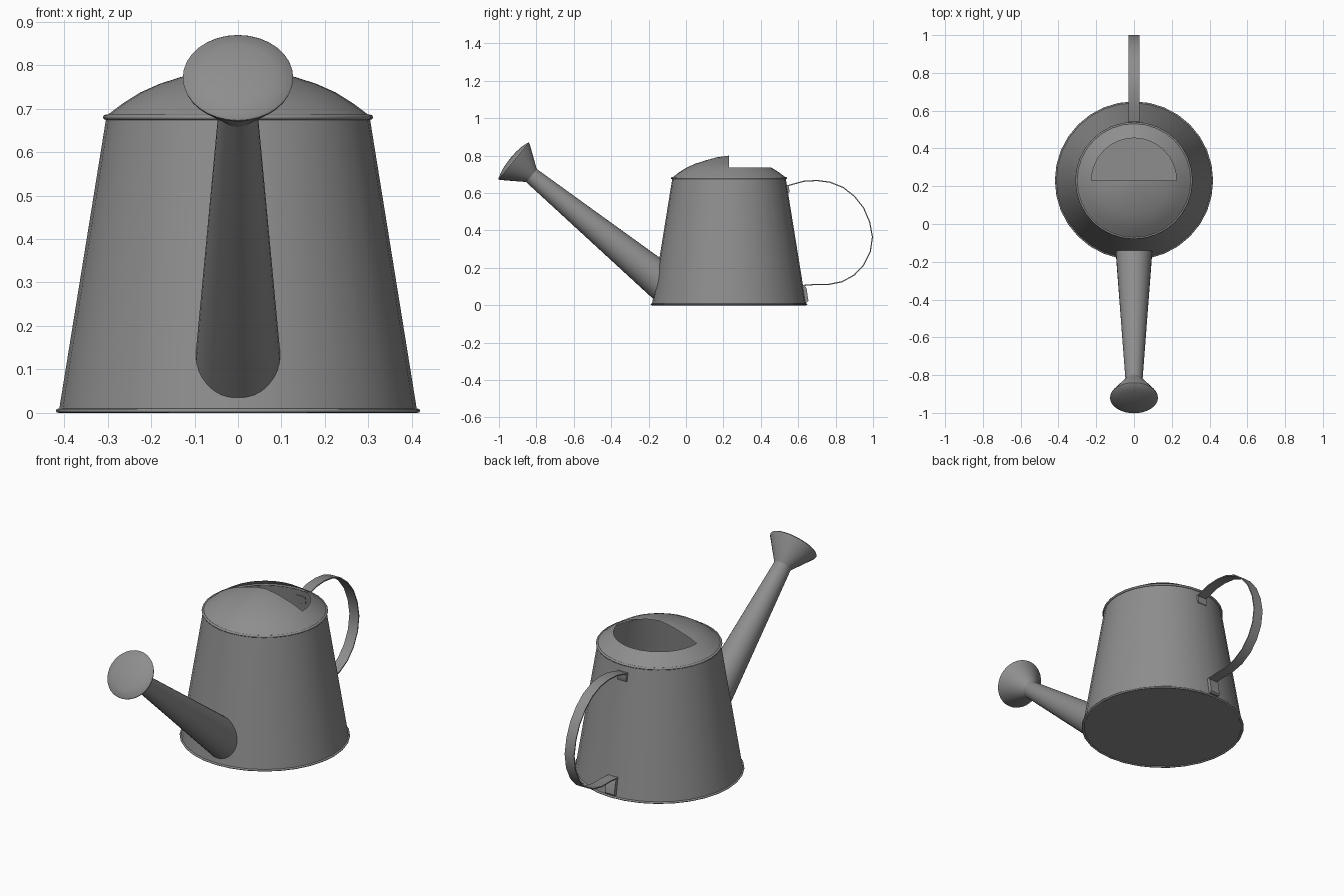
import bpy, bmesh, math
from mathutils import Vector, Matrix

cube = bpy.data.objects.get("Cube")
if cube:
    bpy.data.objects.remove(cube, do_unlink=True)

SIDES = 32
CENTRE = Vector((0, 0.23, 0))
BASE_R, TOP_R, TOP_Z = 0.412, 0.303, 0.68

metal = bpy.data.materials.new("grey metal")
metal.use_nodes = True
GREY = (0.27, 0.27, 0.27, 1)
metal.diffuse_color = GREY
metal.node_tree.nodes["Principled BSDF"].inputs["Base Color"].default_value = GREY


def finish(name, bm, angle=35):
    bmesh.ops.recalc_face_normals(bm, faces=bm.faces)
    mesh = bpy.data.meshes.new(name)
    bm.to_mesh(mesh)
    bm.free()
    mesh.materials.append(metal)
    obj = bpy.data.objects.new(name, mesh)
    bpy.context.collection.objects.link(obj)
    bpy.ops.object.select_all(action="DESELECT")
    obj.select_set(True)
    bpy.context.view_layer.objects.active = obj
    bpy.ops.object.shade_smooth_by_angle(angle=math.radians(angle))
    return obj


def lathe(profile, matrix, closed=False):
    """Spin (radius, height) points around the local z axis."""
    bm = bmesh.new()
    rings = []
    for r, z in profile:
        if r == 0:
            rings.append([bm.verts.new(matrix @ Vector((0, 0, z)))] * SIDES)
            continue
        ring = []
        for i in range(SIDES):
            a = math.tau * i / SIDES
            ring.append(bm.verts.new(matrix @ Vector((r * math.cos(a), r * math.sin(a), z))))
        rings.append(ring)
    pairs = list(zip(rings, rings[1:]))
    if closed:
        pairs.append((rings[-1], rings[0]))
    for low, high in pairs:
        for i in range(SIDES):
            j = (i + 1) % SIDES
            corners = dict.fromkeys((low[i], low[j], high[j], high[i]))
            bm.faces.new(list(corners))
    return bm, rings


def body_radius(z):
    return BASE_R + (TOP_R - BASE_R) * z / TOP_Z


upright = Matrix.Translation(CENTRE)

# Tapered body with a closed floor
bm, _ = lathe([(0, 0.004), (BASE_R, 0.004), (TOP_R, TOP_Z)], upright)
finish("body", bm)

# Thin rolled rims at the foot and shoulder
for name, r, z, h in (("base_rim", 0.412, 0.005, 0.005), ("top_rim", 0.304, 0.68, 0.006)):
    ring = [(r + 0.007 * math.cos(a), z + h * math.sin(a))
            for a in (math.tau * k / 8 for k in range(8))]
    bm, _ = lathe(ring, upright, closed=True)
    finish(name, bm, 60)

# Domed lid, with the back half of its crown cut away as the filling hole
HOLE_R = 0.225
bm, _ = lathe([(0.305, 0.682), (0.265, 0.712), (HOLE_R, 0.737), (0.18, 0.757),
               (0.13, 0.773), (0.07, 0.79), (0, 0.8)], upright)
opening = [f for f in bm.faces
           if f.calc_center_median().y > CENTRE.y
           and (f.calc_center_median() - CENTRE).xy.length < HOLE_R - 0.01]
bmesh.ops.delete(bm, geom=opening, context="FACES")
finish("lid", bm)

# Spout: a tapered tube whose lower end follows the body wall
foot, tip = Vector((0, -0.16, 0.15)), Vector((0, -0.828, 0.695))
axis = (tip - foot).normalized()
frame = Matrix.Translation(foot) @ axis.to_track_quat("Z", "Y").to_matrix().to_4x4()
bm, rings = lathe([(0.096, 0), (0.045, (tip - foot).length)], frame)
for low, high in zip(*rings):
    path = (low.co - high.co).normalized()
    point = high.co.copy()
    while (point - CENTRE).xy.length > body_radius(point.z) - 0.003 and point.z > 0:
        point += path * 0.002
    low.co = point
finish("spout", bm)

# Flared sprinkler head with a gently domed face
face_axis = Vector((0, -0.773, 0.634))
frame = Matrix.Translation(tip) @ face_axis.to_track_quat("Z", "Y").to_matrix().to_4x4()
bm, _ = lathe([(0.045, -0.004), (0.049, 0.004), (0.125, 0.113), (0.127, 0.12),
               (0.122, 0.125), (0.085, 0.136), (0.045, 0.142), (0, 0.144)], frame)
finish("sprinkler_head", bm)


def extrude_outline(name, outline, half_width):
    """Extrude a closed (y, z) outline across x."""
    bm = bmesh.new()
    left = [bm.verts.new((-half_width, y, z)) for y, z in outline]
    right = [bm.verts.new((half_width, y, z)) for y, z in outline]
    n = len(outline)
    for i in range(n):
        j = (i + 1) % n
        bm.faces.new((left[i], left[j], right[j], right[i]))
    bm.faces.new(left)
    bm.faces.new(right)
    return finish(name, bm, 40)


# Handle: a thin bent strip
path = [(0.54, 0.638), (0.575, 0.648), (0.63, 0.663), (0.7, 0.667), (0.77, 0.658),
        (0.84, 0.63), (0.9, 0.583), (0.95, 0.52), (0.982, 0.445), (0.997, 0.365),
        (0.985, 0.285), (0.95, 0.215), (0.9, 0.162), (0.835, 0.126), (0.76, 0.111),
        (0.69, 0.111), (0.625, 0.106)]
points = [Vector(p) for p in path]
outer, inner = [], []
for i, p in enumerate(points):
    along = (points[min(i + 1, len(points) - 1)] - points[max(i - 1, 0)]).normalized()
    side = Vector((-along.y, along.x)) * 0.003
    outer.append(p + side)
    inner.append(p - side)
extrude_outline("handle", outer + inner[::-1], 0.028)

# Folded brackets that fix the handle to the wall
for name, top, bottom, depth in (("upper_bracket", 0.643, 0.598, 0.012),
                                 ("lower_bracket", 0.109, 0.016, 0.02)):
    y_top = CENTRE.y + body_radius(top) - 0.005
    y_low = CENTRE.y + body_radius(bottom) - 0.005
    bend = top - 0.2 * (top - bottom)
    extrude_outline(name, [(y_top, top), (y_top + depth * 0.6, top),
                           (y_top + depth + 0.005, bend),
                           (y_low + depth, bottom + 0.008),
                           (y_low + depth * 0.6, bottom), (y_low, bottom)], 0.028)
